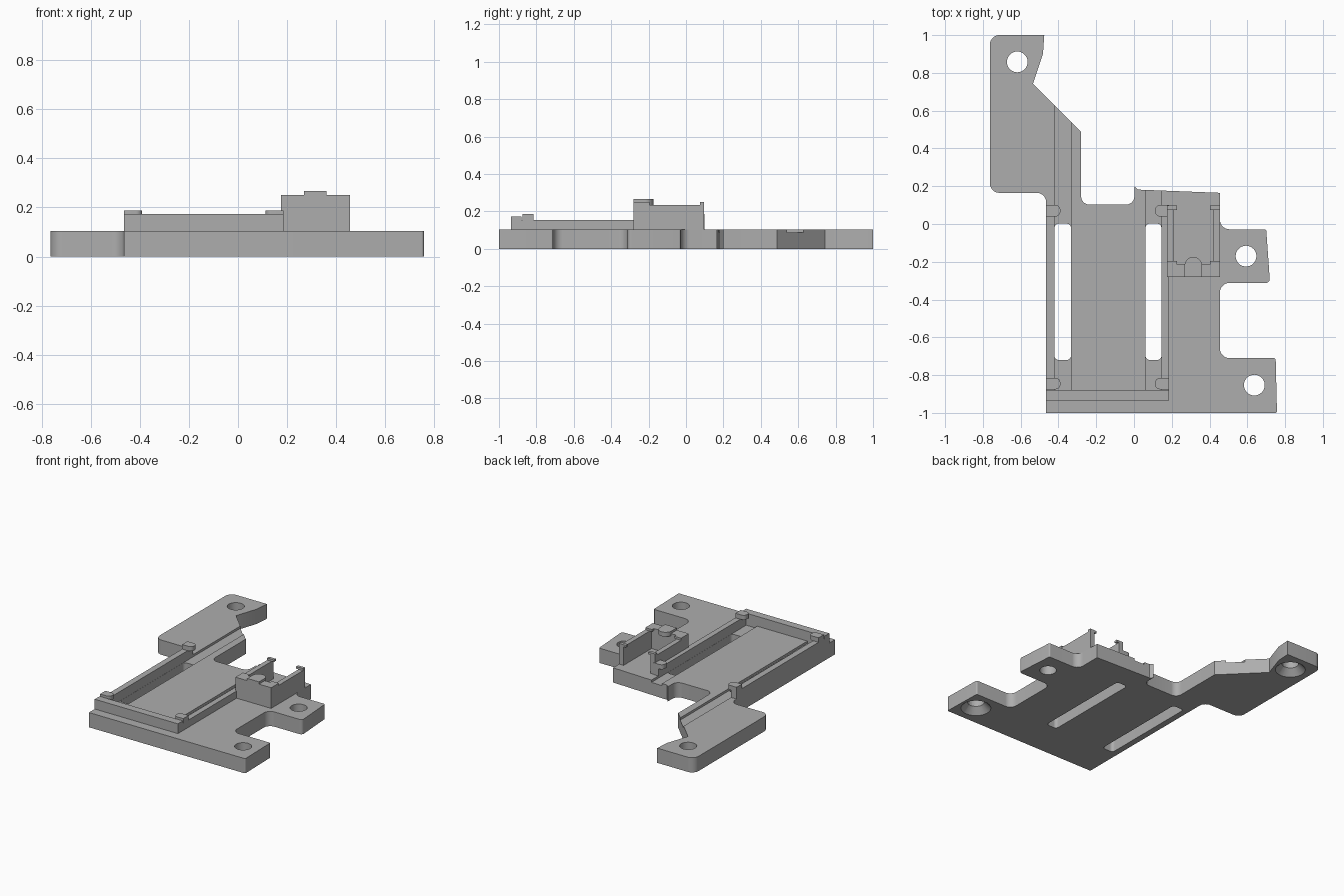
import bpy, bmesh, math
from mathutils import Vector

scene = bpy.context.scene
if "Cube" in bpy.data.objects:
    bpy.data.objects.remove(bpy.data.objects["Cube"], do_unlink=True)

grey = bpy.data.materials.new("plain grey")
grey.use_nodes = True
grey.diffuse_color = (0.42, 0.42, 0.42, 1)
grey.node_tree.nodes["Principled BSDF"].inputs["Base Color"].default_value = (0.42, 0.42, 0.42, 1)

PLATE = 0.104
RAIL = 0.155


def finish(name, bm):
    bmesh.ops.recalc_face_normals(bm, faces=bm.faces)
    mesh = bpy.data.meshes.new(name)
    bm.to_mesh(mesh)
    bm.free()
    mesh.materials.append(grey)
    ob = bpy.data.objects.new(name, mesh)
    scene.collection.objects.link(ob)
    return ob


def rounded(corners, steps=7):
    """Turn (x, y, radius) corners into an outline with true arcs."""
    out = []
    for i, (x, y, r) in enumerate(corners):
        p = Vector((x, y))
        if not r:
            out.append(p)
            continue
        u = (Vector(corners[i - 1][:2]) - p).normalized()
        v = (Vector(corners[(i + 1) % len(corners)][:2]) - p).normalized()
        half = u.angle(v) / 2
        centre = p + (u + v).normalized() * r / math.sin(half)
        a = p + u * r / math.tan(half) - centre
        b = p + v * r / math.tan(half) - centre
        for k in range(steps + 1):
            out.append(centre + a.lerp(b, k / steps).normalized() * r)
    return out


def prism(name, corners, z0, z1):
    bm = bmesh.new()
    face = bm.faces.new([bm.verts.new((p.x, p.y, z0)) for p in rounded(corners)])
    top = bmesh.ops.extrude_face_region(bm, geom=[face])["geom"]
    bmesh.ops.translate(bm, vec=(0, 0, z1 - z0),
                        verts=[g for g in top if isinstance(g, bmesh.types.BMVert)])
    return finish(name, bm)


def box(name, x0, x1, y0, y1, z0, z1, r=0):
    return prism(name, [(x0, y0, r), (x1, y0, r), (x1, y1, r), (x0, y1, r)], z0, z1)


def cone(name, x, y, r0, r1, z0, z1):
    bm = bmesh.new()
    bmesh.ops.create_cone(bm, cap_ends=True, segments=32, radius1=r0, radius2=r1, depth=z1 - z0)
    bmesh.ops.translate(bm, vec=(x, y, (z0 + z1) / 2), verts=bm.verts)
    return finish(name, bm)


def cut(ob, cutter):
    mod = ob.modifiers.new("cut", "BOOLEAN")
    mod.operation = "DIFFERENCE"
    mod.solver = "EXACT"
    mod.object = cutter
    bpy.context.view_layer.objects.active = ob
    bpy.ops.object.modifier_apply(modifier=mod.name)
    bpy.data.objects.remove(cutter, do_unlink=True)


# Base plate with mounting arm and two ears
plate = prism("base_plate", [
    (-0.465, -1, 0), (0.757, -1, 0.01), (0.75, -0.71, 0.01), (0.455, -0.71, 0.05),
    (0.455, -0.312, 0.05), (0.72, -0.312, 0.02), (0.7, -0.028, 0.01), (0.455, -0.028, 0.05),
    (0.455, 0.165, 0), (0.02, 0.182, 0), (0.002, 0.2, 0), (0.002, 0.102, 0.045),
    (-0.28, 0.102, 0.045), (-0.28, 0.487, 0), (-0.535, 0.742, 0), (-0.482, 0.9, 0),
    (-0.475, 1, 0), (-0.763, 1, 0.05), (-0.763, 0.165, 0.05), (-0.465, 0.165, 0.05)], 0, PLATE)

# Shallow channels and the long through slots inside them
for x0, x1, end in ((-0.422, -0.333, 0.8), (0.06, 0.146, 0.3)):
    cut(plate, box("channel_cutter", x0, x1, -0.88, end, 0.088, 0.2))
    cut(plate, box("slot_cutter", x0 + 0.001, x1 - 0.001, -0.72, 0.002, -0.1, 0.2, 0.022))

# Screw holes, two of them countersunk underneath
for x, y, sunk in ((-0.618, 0.858, True), (0.593, -0.17, False), (0.637, -0.853, True)):
    cut(plate, cone("hole_cutter", x, y, 0.055, 0.055, -0.1, 0.2))
    if sunk:
        cut(plate, cone("sink_cutter", x, y, 0.108, 0.05, -0.01, 0.05))

# Tray rails and front lip
box("right_rail", -0.465, -0.422, -0.935, 0.1, PLATE, RAIL)
box("left_rail", 0.146, 0.185, -0.935, 0.1, PLATE, RAIL)
box("front_lip", -0.42, 0.185, -0.935, -0.88, PLATE, 0.173)
box("lip_corner", -0.465, -0.42, -0.935, -0.88, PLATE, 0.173)

# Retaining clips with rounded inner ends
for y0, y1 in ((-0.875, -0.815), (0.04, 0.1)):
    for name, outer, inner in (("right_clip", -0.465, -0.39), ("left_clip", 0.185, 0.112)):
        prism(name, [(outer, y0, 0), (inner, y0, 0.025), (inner, y1, 0.025), (outer, y1, 0)],
              RAIL, 0.187)

# Connector holder: front block, side walls, hooks and top tab
X0, X1 = 0.175, 0.455
box("holder_front", X0, X1, -0.28, -0.215, PLATE, 0.25)
for x0, x1, hx0, hx1 in ((X0, 0.21, X0, 0.228), (0.42, X1, 0.402, X1)):
    box("holder_wall", x0, x1, -0.215, 0.097, PLATE, 0.235)
    box("front_hook", hx0, hx1, -0.215, -0.195, 0.235, 0.25)
    box("back_hook", hx0, hx1, 0.075, 0.097, 0.235, 0.25)
prism("holder_tab", [(0.268, -0.28, 0), (0.36, -0.28, 0), (0.36, -0.175, 0.044),
                     (0.268, -0.175, 0.044)], 0.235, 0.266)

# Smooth the rounded corners, keep all hard edges
bpy.ops.object.select_all(action="DESELECT")
for ob in scene.objects:
    if ob.type == "MESH" and grey.name in ob.data.materials:
        ob.select_set(True)
        bpy.context.view_layer.objects.active = ob
bpy.ops.object.shade_smooth_by_angle(angle=math.radians(30))
